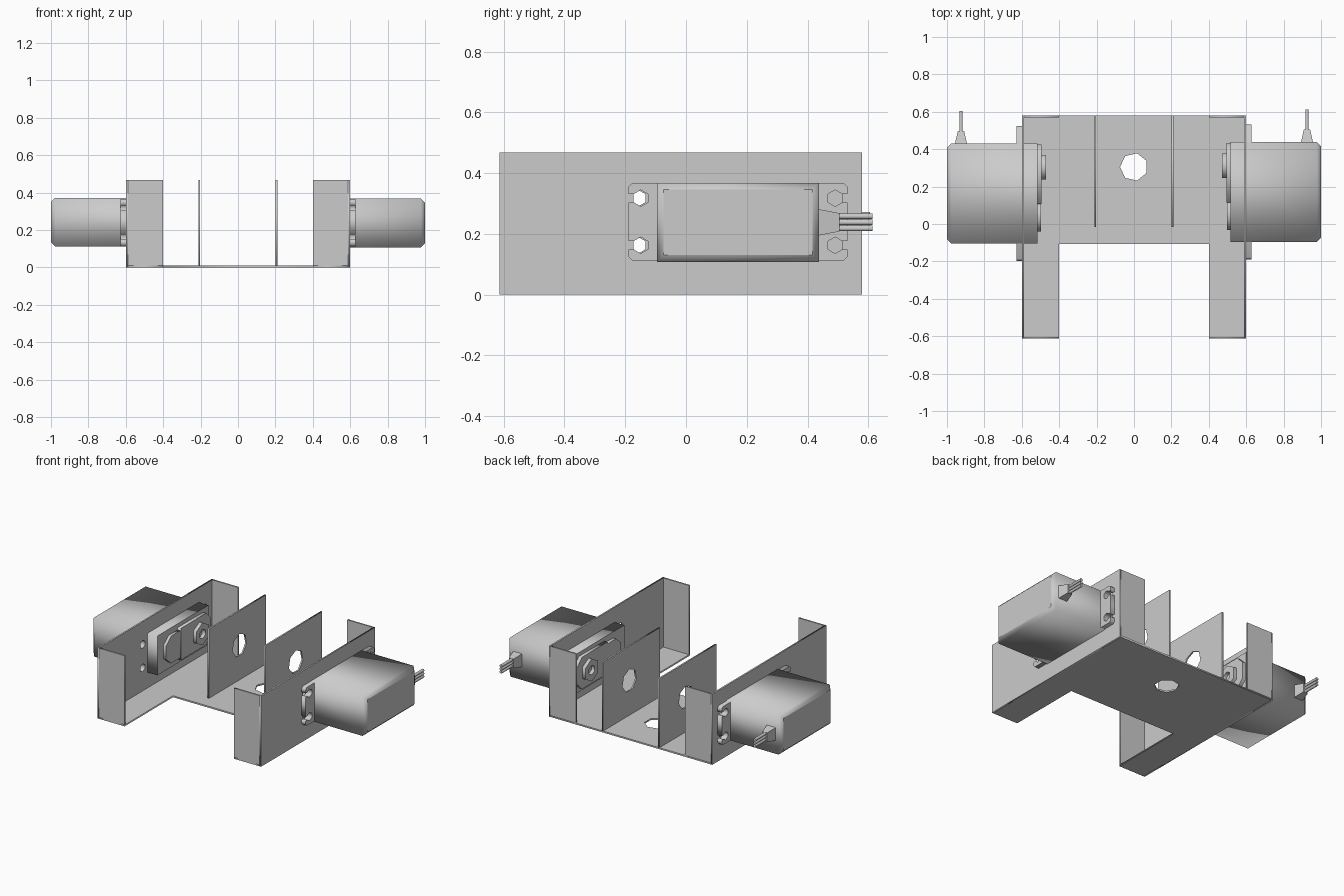
import bpy, bmesh
from math import sin, cos, pi
from mathutils import Matrix, Vector

old = bpy.data.objects.get("Cube")
if old:
    bpy.data.objects.remove(old)

GREY = (0.6, 0.6, 0.6, 1)
grey = bpy.data.materials.new("plain_grey")
grey.use_nodes = True
grey.diffuse_color = GREY
grey.node_tree.nodes["Principled BSDF"].inputs["Base Color"].default_value = GREY

# axis frames: outline (u, v) and thickness direction w
XY = Matrix.Identity(3)
YZ = Matrix(((0, 0, 1), (1, 0, 0), (0, 1, 0)))
XZ = Matrix(((1, 0, 0), (0, 0, -1), (0, 1, 0)))


def rect(u0, u1, v0, v1):
    return [(u0, v0), (u1, v0), (u1, v1), (u0, v1)]


def ngon(u, v, r, n, turn=0.0):
    return [(u + r * cos(turn + 2 * pi * i / n), v + r * sin(turn + 2 * pi * i / n))
            for i in range(n)]


def add_mesh(name, mesh):
    mesh.materials.clear()
    mesh.materials.append(grey)
    ob = bpy.data.objects.new(name, mesh)
    bpy.context.collection.objects.link(ob)
    return ob


def plate(name, outlines, w0, w1, frame):
    """Flat sheet: first outline is the rim, the others are holes."""
    curve = bpy.data.curves.new(name, 'CURVE')
    curve.dimensions = '2D'
    curve.fill_mode = 'BOTH'
    curve.extrude = abs(w1 - w0) / 2
    for pts in outlines:
        s = curve.splines.new('POLY')
        s.points.add(len(pts) - 1)
        for p, (u, v) in zip(s.points, pts):
            p.co = (u, v, 0, 1)
        s.use_cyclic_u = True
    tmp = bpy.data.objects.new(name, curve)
    bpy.context.collection.objects.link(tmp)
    graph = bpy.context.evaluated_depsgraph_get()
    mesh = bpy.data.meshes.new_from_object(tmp.evaluated_get(graph))
    bpy.data.objects.remove(tmp)
    mesh.transform(Matrix.Translation(frame @ Vector((0, 0, (w0 + w1) / 2)))
                   @ frame.to_4x4())
    bm = bmesh.new()
    bm.from_mesh(mesh)
    bmesh.ops.remove_doubles(bm, verts=bm.verts, dist=1e-5)
    bmesh.ops.recalc_face_normals(bm, faces=bm.faces)
    bm.to_mesh(mesh)
    bm.free()
    return add_mesh(name, mesh)


def loft(name, a, b, y0, y1):
    """Box tapering along y between two (x0, x1, z0, z1) rectangles."""
    bm = bmesh.new()
    ends = [[bm.verts.new((x, y, z)) for x, z in rect(*r)] for r, y in ((a, y0), (b, y1))]
    for i in range(4):
        j = (i + 1) % 4
        bm.faces.new((ends[0][i], ends[0][j], ends[1][j], ends[1][i]))
    for e in ends:
        bm.faces.new(e)
    bmesh.ops.recalc_face_normals(bm, faces=bm.faces)
    mesh = bpy.data.meshes.new(name)
    bm.to_mesh(mesh)
    bm.free()
    return add_mesh(name, mesh)


H, T = 0.467, 0.01            # bracket height and sheet thickness
FRONT, BACK, SIDE = -0.613, 0.58, 0.598
MID_Z = 0.24
HOLE_Y, HOLE_Z = 0.32, 0.0775  # screw hole offsets from motor centre


def ear_outline(cy):
    """Mounting flange with four open screw slots, by mirroring one corner."""
    hexa = [(HOLE_Y + 0.027 * cos(t * pi / 6), HOLE_Z + 0.027 * sin(t * pi / 6))
            for t in (-1, -3, -5, 5, 3, 1)]
    q = [(0.36, HOLE_Z - 0.0135)] + hexa + [(0.36, HOLE_Z + 0.0135), (0.36, 0.115), (0.348, 0.127)]
    half = q + [(-y, z) for y, z in reversed(q)]
    full = half + [(y, -z) for y, z in reversed(half)]
    return [(cy + y, MID_Z + z) for y, z in full]


# floor with front cut-out and cable hole
inner = SIDE - T
plate("floor", [[(-inner, FRONT), (-0.4, FRONT), (-0.4, -0.108), (0.4, -0.108),
                 (0.4, FRONT), (inner, FRONT), (inner, BACK), (-inner, BACK)],
                ngon(0, 0.305, 0.075, 7, pi)], 0, T, XY)

# upright partitions
for name, x in (("right_partition", -0.207), ("left_partition", 0.205)):
    plate(name, [rect(-0.015, BACK, T, H), ngon(0.305, MID_Z, 0.075, 7, pi / 2)],
          x - T / 2, x + T / 2, YZ)


def side(prefix, s, cy, cz):
    """One side wall with its flanges and motor; s is the x sign."""
    screws = [ngon(cy + a * HOLE_Y, MID_Z + b * HOLE_Z, 0.027, 6, pi / 6)
              for a in (-1, 1) for b in (-1, 1)]
    body = rect(cy - 0.267, cy + 0.267, cz - 0.13, cz + 0.13)
    plate(prefix + "_wall", [rect(FRONT, BACK, 0, H), body] + screws, s * inner, s * SIDE, YZ)
    x0, x1 = sorted((s * 0.4, s * inner))
    plate(prefix + "_front_flange", [rect(x0, x1, T, H)], -FRONT - T, -FRONT, XZ)
    plate(prefix + "_back_flange", [rect(x0, x1, T, H)], -BACK, -BACK + T, XZ)

    # motor case, chamfered around its outer end
    case = plate(prefix + "_motor_case", [body], s * 0.517, s * 1.0, YZ)
    bm = bmesh.new()
    bm.from_mesh(case.data)
    bmesh.ops.dissolve_limit(bm, angle_limit=0.01, verts=bm.verts, edges=bm.edges)
    rim = [e for e in bm.edges if all(abs(v.co.x) > 0.99 for v in e.verts)]
    bmesh.ops.bevel(bm, geom=rim, offset=0.022, segments=1, affect='EDGES')
    bm.to_mesh(case.data)
    bm.free()

    plate(prefix + "_motor_ears", [ear_outline(cy)], s * SIDE, s * 0.628, YZ)

    # raised gear cover and output nut on the inner face
    big = [(cy - 0.055, -0.105), (cy + 0.21, -0.105), (cy + 0.262, -0.055),
           (cy + 0.262, 0.055), (cy + 0.21, 0.105), (cy - 0.055, 0.105)]
    small = [(cy - 0.055, -0.09), (cy - 0.055, 0.09), (cy - 0.15, 0.09),
             (cy - 0.203, 0.045), (cy - 0.203, -0.045), (cy - 0.15, -0.09)]
    for part, pts, x in (("_gear_cover", big, 0.494), ("_gear_cover_end", small, 0.497)):
        plate(prefix + part, [[(y, cz + z) for y, z in pts]], s * 0.517, s * x, YZ)
    shaft = cy + 0.14
    plate(prefix + "_output_nut", [ngon(shaft, cz, 0.075, 6, pi / 6), ngon(shaft, cz, 0.032, 6, pi / 6)],
          s * 0.494, s * 0.471, YZ)

    # cable grommet and three wires
    x, y0 = s * 0.925, cy + 0.267
    loft(prefix + "_grommet", (x - 0.032, x + 0.032, cz - 0.043, cz + 0.043),
         (x - 0.017, x + 0.017, cz - 0.03, cz + 0.03), y0, y0 + 0.067)
    for i in (-1, 0, 1):
        plate(f"{prefix}_wire_{i + 2}", [ngon(x, cz + i * 0.02, 0.01, 8, pi / 8)],
              -(y0 + 0.06), -(y0 + 0.175), XZ)


side("left", 1, 0.171, 0.238)
side("right", -1, 0.163, 0.242)
